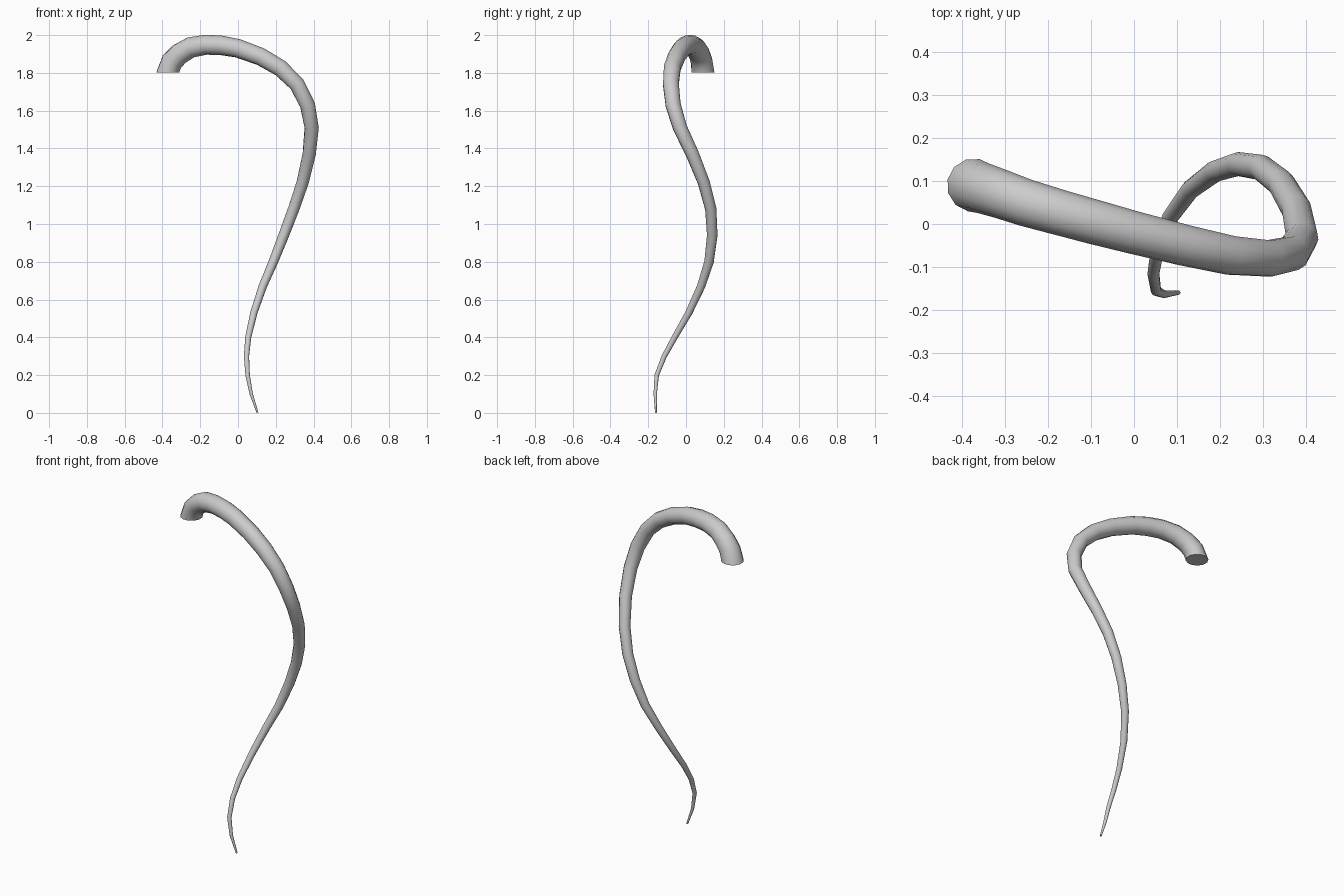
import bpy, bmesh, math
from mathutils import Vector

if "Cube" in bpy.data.objects:
    bpy.data.objects.remove(bpy.data.objects["Cube"])

SIDES = 12

# Centre line from the thin foot to the hooked end: x, y, z, radius
PATH = [
    (0.103, -0.159, 0.002, 0.005), (0.07, -0.163, 0.10, 0.009),
    (0.051, -0.155, 0.20, 0.012), (0.045, -0.115, 0.30, 0.014),
    (0.054, -0.06, 0.40, 0.016), (0.084, 0.015, 0.53, 0.019),
    (0.131, 0.08, 0.67, 0.022), (0.187, 0.122, 0.80, 0.025),
    (0.242, 0.139, 0.94, 0.028), (0.295, 0.131, 1.08, 0.030),
    (0.342, 0.094, 1.22, 0.032), (0.377, 0.034, 1.37, 0.035),
    (0.39, -0.032, 1.51, 0.038), (0.368, -0.068, 1.63, 0.041),
    (0.312, -0.08, 1.74, 0.043), (0.225, -0.073, 1.825, 0.046),
    (0.12, -0.05, 1.886, 0.048), (0.0, -0.02, 1.93, 0.050),
    (-0.09, 0.004, 1.946, 0.052), (-0.17, 0.026, 1.949, 0.053),
    (-0.25, 0.049, 1.935, 0.055), (-0.31, 0.07, 1.90, 0.057),
    (-0.35, 0.083, 1.86, 0.059), (-0.372, 0.09, 1.802, 0.062),
]


def tapered_tube(name, path, end_dir):
    pts = [Vector(p[:3]) for p in path]
    n = len(pts)
    bm = bmesh.new()
    rings = []
    tangent = (pts[1] - pts[0]).normalized()
    side = tangent.orthogonal().normalized()
    for i, p in enumerate(pts):
        if i == n - 1:
            t = Vector(end_dir)
        else:
            t = (pts[i + 1] - pts[max(i - 1, 0)]).normalized()
        # Carry the ring frame along the path without twisting
        side = tangent.rotation_difference(t) @ side
        tangent = t
        up = t.cross(side)
        ring = []
        for k in range(SIDES):
            a = 2 * math.pi * k / SIDES
            ring.append(bm.verts.new(p + path[i][3] * (side * math.cos(a) + up * math.sin(a))))
        rings.append(ring)
    for r0, r1 in zip(rings, rings[1:]):
        for k in range(SIDES):
            j = (k + 1) % SIDES
            bm.faces.new((r0[k], r0[j], r1[j], r1[k]))
    bm.faces.new(rings[0][::-1])
    bm.faces.new(rings[-1])
    bmesh.ops.recalc_face_normals(bm, faces=bm.faces)
    me = bpy.data.meshes.new(name)
    bm.to_mesh(me)
    bm.free()
    ob = bpy.data.objects.new(name, me)
    bpy.context.collection.objects.link(ob)
    return ob


# Curved, tapering stem with a flat, downward-facing end
stem = tapered_tube("curved_stem", PATH, (0, 0, -1))
bpy.context.view_layer.objects.active = stem
stem.select_set(True)
bpy.ops.object.shade_smooth_by_angle(angle=math.radians(50))
